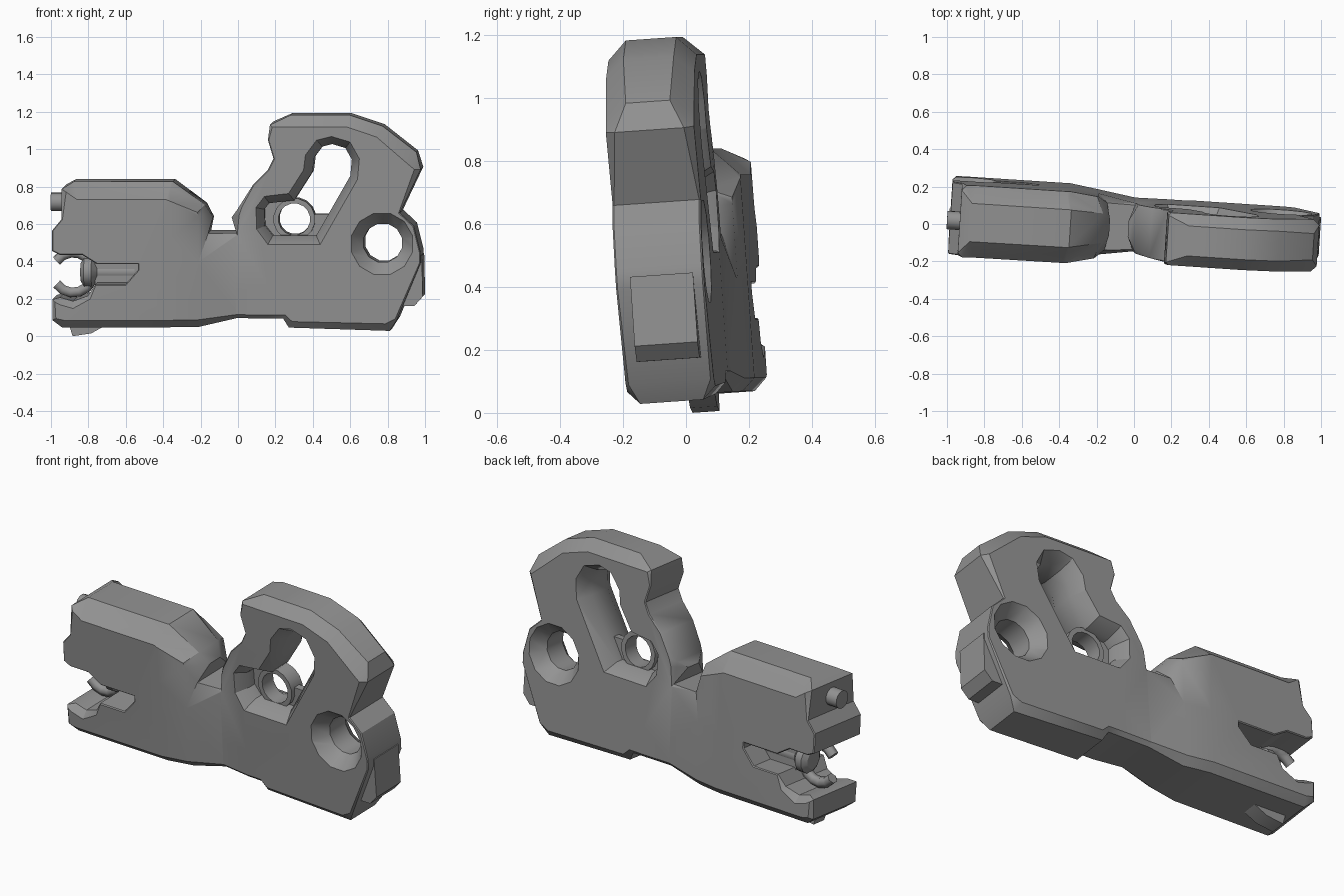
import bpy, bmesh
from math import sin, cos, pi, radians
from mathutils import Matrix, Vector

if "Cube" in bpy.data.objects:
    bpy.data.objects.remove(bpy.data.objects["Cube"])

# Slight lean of the whole model, pivoting at z = 0.6
LEAN = (Matrix.Translation((0, -0.01, 0.6))
        @ Matrix(((1, .065, 0, 0), (-.065, 1, -.07, 0), (0, .07, 1, 0), (0, 0, 0, 1)))
        @ Matrix.Translation((0, 0, -0.6)))
MID = -.02   # middle plane of the right end
parts = []
grey = bpy.data.materials.new("dark_grey")
grey.diffuse_color = (.29, .29, .29, 1)
grey.use_nodes = True
grey.node_tree.nodes["Principled BSDF"].inputs["Base Color"].default_value = grey.diffuse_color


def loft(name, rings):
    """Closed solid through equal-length rings of 3D points."""
    bm = bmesh.new()
    vs = [[bm.verts.new(p) for p in r] for r in rings]
    n = len(rings[0])
    bm.faces.new(vs[0])
    bm.faces.new(vs[-1])
    for a, b in zip(vs, vs[1:]):
        for i in range(n):
            j = (i + 1) % n
            bm.faces.new((a[i], a[j], b[j], b[i]))
    bmesh.ops.recalc_face_normals(bm, faces=bm.faces)
    me = bpy.data.meshes.new(name)
    bm.to_mesh(me)
    bm.free()
    ob = bpy.data.objects.new(name, me)
    bpy.context.collection.objects.link(ob)
    parts.append(ob)
    return ob


def inset(pts, amounts):
    """Move each outline point inward (mitred) by its own amount."""
    n = len(pts)
    area = sum(pts[i - 1][0] * pts[i][1] - pts[i][0] * pts[i - 1][1] for i in range(n))
    s = 1 if area > 0 else -1
    out = []
    for i in range(n):
        p = Vector(pts[i])
        e1 = (p - Vector(pts[i - 1])).normalized()
        e2 = (Vector(pts[(i + 1) % n]) - p).normalized()
        n1, n2 = Vector((-e1.y, e1.x)) * s, Vector((-e2.y, e2.x)) * s
        m = (n1 + n2).normalized()
        out.append(p + m * amounts[i] / max(m.dot(n1), 0.7))
    return out


def at(pts, y):
    return [(p[0], y, p[1]) for p in pts]


def plate(name, pts, y0, y1):
    return loft(name, [at(pts, y0), at(pts, y1)])


def circle(cx, cz, r, n):
    return [(cx + r * cos(2 * pi * (i + .5) / n), cz + r * sin(2 * pi * (i + .5) / n)) for i in range(n)]


def rod_x(name, stations, y, z, n=12):
    """Round part along x through (x, radius) stations."""
    return loft(name, [[(x, y + a, z + b) for a, b in circle(0, 0, r, n)] for x, r in stations])


def cut(target, cutter):
    cutter.hide_render = True
    mod = target.modifiers.new("cut", 'BOOLEAN')
    mod.operation, mod.solver, mod.object = 'DIFFERENCE', 'EXACT', cutter
    bpy.context.view_layer.objects.active = target
    bpy.ops.object.modifier_apply(modifier=mod.name)
    parts.remove(cutter)
    bpy.data.objects.remove(cutter)


def countersunk(pts, c):
    inner = inset(pts, [c] * len(pts))
    return loft("cutter", [at(pts, MID - .4), at(pts, MID - .142), at(inner, MID - .065),
                           at(inner, MID + .065), at(pts, MID + .142), at(pts, MID + .4)])


# Body outline: x, z, chamfer size
outline = [
    (-.98, .10, .02), (-.93, .06, .04), (-.2, .06, .04), (0, .105, .02), (.25, .105, .02),
    (.28, .055, .035), (.82, .037, .04), (.86, .10, .01), (.985, .40, .005), (.985, .46, .005),
    (.95, .60, .005), (.875, .67, .005), (.985, .90, .03), (.96, .99, .07), (.78, 1.13, .06),
    (.60, 1.19, .06), (.29, 1.19, .06), (.18, 1.14, .015), (.17, 1.06, .005), (.20, .96, .005),
    (.17, .90, .005), (.09, .82, .005), (0, .68, .03), (-.03, .64, .09), (0, .56, .01),
    (-.15, .56, .03), (-.13, .64, .11), (-.17, .71, .08), (-.34, .835, .09), (-.87, .835, .09),
    (-.93, .80, .025), (-.93, .64, .005), (-.98, .58, .005), (-.98, .47, .005), (-.94, .45, .005),
    (-.82, .45, .005), (-.74, .40, .005), (-.52, .40, .005), (-.52, .37, .005), (-.59, .29, .005),
    (-.75, .29, .005), (-.79, .23, .02), (-.87, .20, .035), (-.94, .22, .035), (-.98, .21, .015)]
pts = [p[:2] for p in outline]
ch = [p[2] for p in outline]
cap = inset(pts, ch)
# Slanted end faces on both sides of the top notch
cap[22:28] = [(.03, .70), (.015, .655), (.005, .55), (-.2, .41), (-.2, .655), (-.205, .675)]
body = loft("body", [at(cap, -.15),
                     [(p[0], c - .15, p[1]) for p, c in zip(pts, ch)],
                     [(p[0], .15 - c, p[1]) for p, c in zip(pts, ch)],
                     at(cap, .15)])

# Thick left end, thin waist, medium right end: x, front y, back y
widths = [(-1, -.215, .17), (-.35, -.212, .17), (0, -.14, .118), (.17, -.16, .12), (1.1, -.162, .118)]
bm = bmesh.new()
bm.from_mesh(body.data)
bmesh.ops.triangulate(bm, faces=bm.faces)
for x, _, _ in widths[1:4]:
    bmesh.ops.bisect_plane(bm, geom=bm.verts[:] + bm.edges[:] + bm.faces[:], dist=1e-5,
                           plane_co=(x, 0, 0), plane_no=(1, 0, 0))
for v in bm.verts:
    for a, b in zip(widths, widths[1:]):
        if a[0] <= v.co.x < b[0]:
            t = (v.co.x - a[0]) / (b[0] - a[0])
            k = 1 if v.co.y < 0 else 2
            v.co.y += a[k] + (b[k] - a[k]) * t + (.15 if k == 1 else -.15)
            break
bm.to_mesh(body.data)
bm.free()

# Countersunk round hole and long keyhole slot
cut(body, countersunk(circle(.78, .505, .17, 12), .062))
slot = [(.10, .70), (.15, .76), (.28, .775), (.36, .90), (.37, .98), (.43, 1.06), (.51, 1.08),
        (.61, 1.05), (.66, .96), (.65, .85), (.45, .50), (.17, .50), (.105, .58)]
cut(body, countersunk(slot, .045))

# Web and ring in the lower end of the slot
web = plate("slot_web", [(.12, .52), (.45, .52), (.53, .655), (.41, .655), (.34, .72),
                         (.27, .78), (.12, .74)], MID - .02, MID + .02)
cut(web, plate("cutter", circle(.305, .63, .09, 16), -.3, .3))
ring = plate("slot_ring", circle(.305, .63, .112, 16), MID - .045, MID + .045)
cut(ring, plate("cutter", circle(.305, .63, .085, 16), -.3, .3))

# Left end: peg, groove web, rod with hub
rod_x("end_peg", [(-.998, .05), (-.9, .05)], -.025, .72)
plate("groove_web", [(-.76, .27), (-.57, .27), (-.50, .37), (-.50, .42), (-.76, .42)], -.05, .03)
rod_x("rod", [(-.84, .05), (-.82, .08), (-.78, .08), (-.75, .045), (-.55, .045)], -.01, .345)

# Open clip ring
cu = bpy.data.curves.new("clip_ring", 'CURVE')
cu.dimensions = '3D'
cu.bevel_depth, cu.bevel_resolution, cu.use_fill_caps = .03, 1, True
sp = cu.splines.new('POLY')
sp.points.add(12)
for i, p in enumerate(sp.points):
    a = radians(-145 + 290 * i / 12)
    p.co = (-.88 + .108 * cos(a), -.01, .342 + .108 * sin(a), 1)
clip = bpy.data.objects.new("clip_ring", cu)
bpy.context.collection.objects.link(clip)
parts.append(clip)

# Small foot under the left end and stop block on the right edge
plate("foot", [(-.88, .005), (-.78, .02), (-.69, .07), (-.90, .07)], -.068, .018)
plate("stop_block", [(.87, .17), (.95, .17), (.995, .22), (.99, .44), (.96, .44)], -.115, .085)

# Lean, colour and smooth shading with sharp edges
for ob in parts:
    ob.data.transform(LEAN)
    ob.data.materials.clear()
    ob.data.materials.append(grey)
    if ob.type == 'MESH':
        bpy.ops.object.select_all(action='DESELECT')
        ob.select_set(True)
        bpy.context.view_layer.objects.active = ob
        bpy.ops.object.shade_smooth_by_angle(angle=radians(31))
